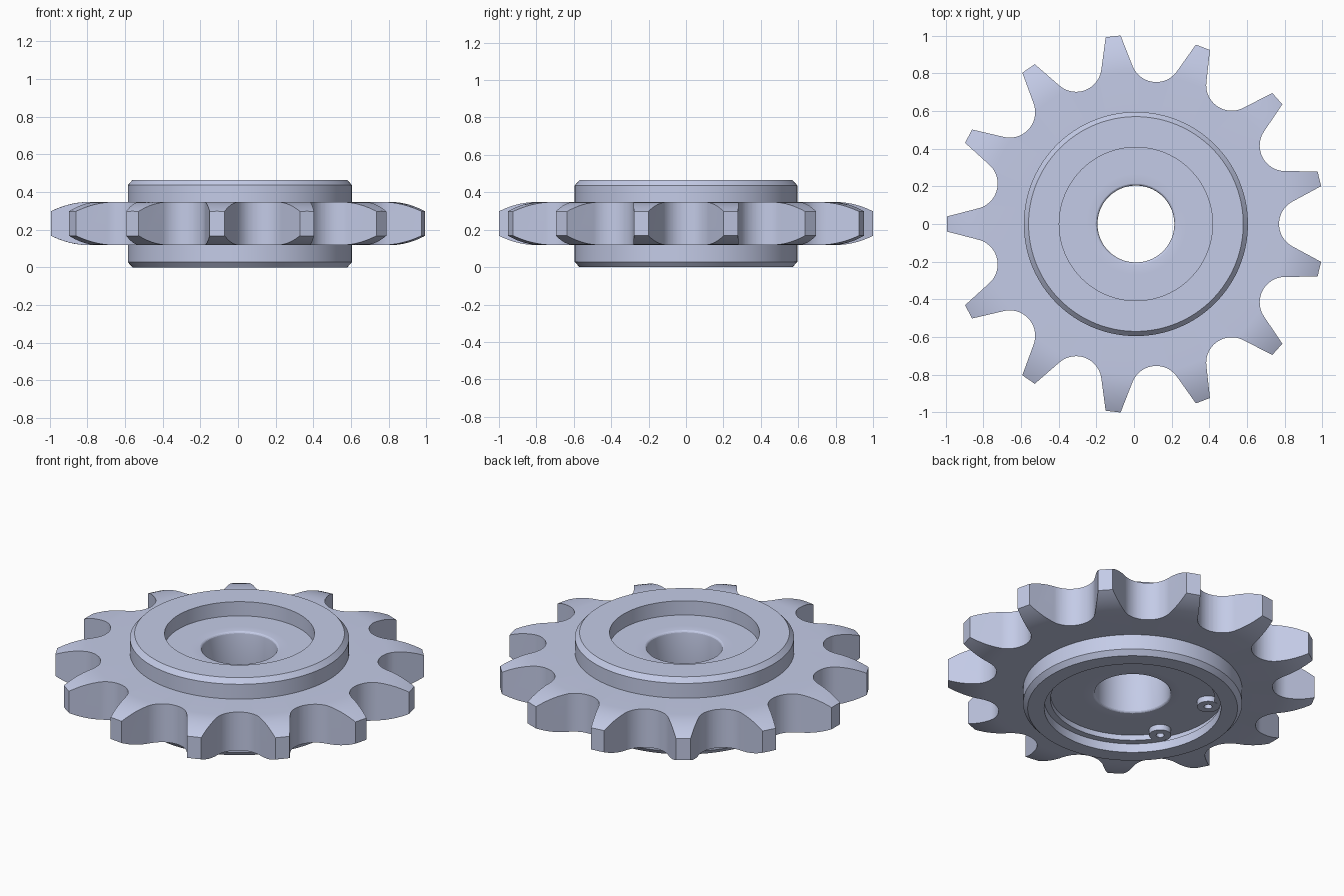
import bpy, bmesh, math
from math import sin, cos, radians, pi

if "Cube" in bpy.data.objects:
    bpy.data.objects.remove(bpy.data.objects["Cube"])

CX = 0.01          # axis of the wheel
TEETH = 13
STEP = 2 * pi / TEETH

steel = bpy.data.materials.new("pale blue steel")
steel.use_nodes = True
COLOUR = (0.59, 0.64, 0.855, 1)
steel.diffuse_color = COLOUR
steel.node_tree.nodes["Principled BSDF"].inputs["Base Color"].default_value = COLOUR


def finish(name, bm, location):
    bmesh.ops.recalc_face_normals(bm, faces=bm.faces)
    mesh = bpy.data.meshes.new(name)
    bm.to_mesh(mesh)
    bm.free()
    ob = bpy.data.objects.new(name, mesh)
    ob.location = location
    mesh.materials.append(steel)
    bpy.context.collection.objects.link(ob)
    return ob


def lathe(name, profile, x=CX, y=0, segments=128):
    """Revolve a closed (radius, height) profile about z."""
    bm = bmesh.new()
    rings = [[bm.verts.new((r * cos(2 * pi * i / segments), r * sin(2 * pi * i / segments), z))
              for r, z in profile] for i in range(segments)]
    n = len(profile)
    for i in range(segments):
        a, b = rings[i], rings[(i + 1) % segments]
        for j in range(n):
            k = (j + 1) % n
            bm.faces.new((a[j], b[j], b[k], a[k]))
    return finish(name, bm, (x, y, 0))


def extrude(name, outline, z0, z1):
    """Extrude a flat outline between two heights."""
    bm = bmesh.new()
    face = bm.faces.new([bm.verts.new((x, y, z0)) for x, y in outline])
    top = bmesh.ops.extrude_face_region(bm, geom=[face])["geom"]
    bmesh.ops.translate(bm, vec=(0, 0, z1 - z0),
                        verts=[v for v in top if isinstance(v, bmesh.types.BMVert)])
    return finish(name, bm, (CX, 0, 0))


def smooth(ob):
    bpy.ops.object.select_all(action="DESELECT")
    ob.select_set(True)
    bpy.context.view_layer.objects.active = ob
    bpy.ops.object.shade_smooth_by_angle(angle=radians(22))


# Toothed outline: straight flanks tangent to round roller seats
TIP_R, TIP_HALF, PITCH_R, SEAT_R = 1.0033, 0.04, 0.895, 0.135
sx, sy = PITCH_R * cos(STEP / 2), PITCH_R * sin(STEP / 2)
dx, dy = TIP_R - sx, TIP_HALF - sy
# angle, seen from the seat centre, at which the flank touches the seat
touch = math.atan2(dy, dx) - math.acos(SEAT_R / math.hypot(dx, dy))
sweep = STEP / 2 + pi - (touch % (2 * pi))       # half arc of the seat
outline = []
for t in range(TEETH):
    tooth, seat = pi + t * STEP, pi + (t + 0.5) * STEP
    for side in (-TIP_HALF, TIP_HALF):
        outline.append((TIP_R * cos(tooth) - side * sin(tooth),
                        TIP_R * sin(tooth) + side * cos(tooth)))
    for i in range(25):
        a = seat + pi - sweep * (1 - i / 12)
        outline.append((PITCH_R * cos(seat) + SEAT_R * cos(a),
                        PITCH_R * sin(seat) + SEAT_R * sin(a)))
teeth = extrude("toothed_plate", outline, 0.05, 0.42)

# Turned blank that thins the teeth toward their tips
Z0, Z1 = 0.118, 0.348
rise = [(0.8 + 0.22 * i / 8, 0.058 * (i / 8) ** 2) for i in range(9)]
blank = lathe("turned_blank", [(0.58, Z0)] + [(r, Z0 + h) for r, h in rise]
              + [(r, Z1 - h) for r, h in reversed(rise)] + [(0.58, Z1)], segments=208)
cut = teeth.modifiers.new("turned", "BOOLEAN")
cut.operation, cut.solver, cut.object = "INTERSECT", "EXACT", blank
bpy.context.view_layer.objects.active = teeth
bpy.ops.object.modifier_apply(modifier=cut.name)
bpy.data.objects.remove(blank)

# Chamfered hub with bearing seat, shoulder and retaining groove
hub = lathe("hub", [
    (0.48, 0), (0.57, 0), (0.595, 0.028), (0.595, 0.437), (0.57, 0.465), (0.407, 0.465),
    (0.407, 0.38), (0.48, 0.38), (0.48, 0.09), (0.50, 0.09), (0.50, 0.053), (0.48, 0.053)])

# Bearing
outer = lathe("bearing_outer_ring", [(0.267, 0.09), (0.48, 0.09), (0.48, 0.38), (0.267, 0.38)])
ROUND = 0.015
lip = [(ROUND * (1 - cos(a)), ROUND * (1 - sin(a))) for a in (0, pi / 8, pi / 4, 3 * pi / 8, pi / 2)]
inner = lathe("bearing_inner_ring",
              [(0.267, 0.09)] + [(0.204 + r, 0.09 + z) for r, z in reversed(lip)]
              + [(0.204 + r, 0.38 - z) for r, z in lip] + [(0.267, 0.38)])

# Retaining clip: open ring with an eyelet at each end
GAP = radians(29)
angles = [pi + GAP + (2 * pi - 2 * GAP) * i / 80 for i in range(81)]
clip = extrude("retaining_clip",
               [(0.499 * cos(a), 0.499 * sin(a)) for a in angles]
               + [(0.446 * cos(a), 0.446 * sin(a)) for a in reversed(angles)], 0.056, 0.088)
parts = [teeth, hub, outer, inner, clip]
for label, a in (("left", pi + GAP), ("right", pi - GAP)):
    parts.append(lathe("clip_eyelet_" + label,
                       [(0.022, 0.055), (0.06, 0.055), (0.06, 0.089), (0.022, 0.089)],
                       CX + 0.418 * cos(a), 0.418 * sin(a), 32))

for ob in parts:
    smooth(ob)
